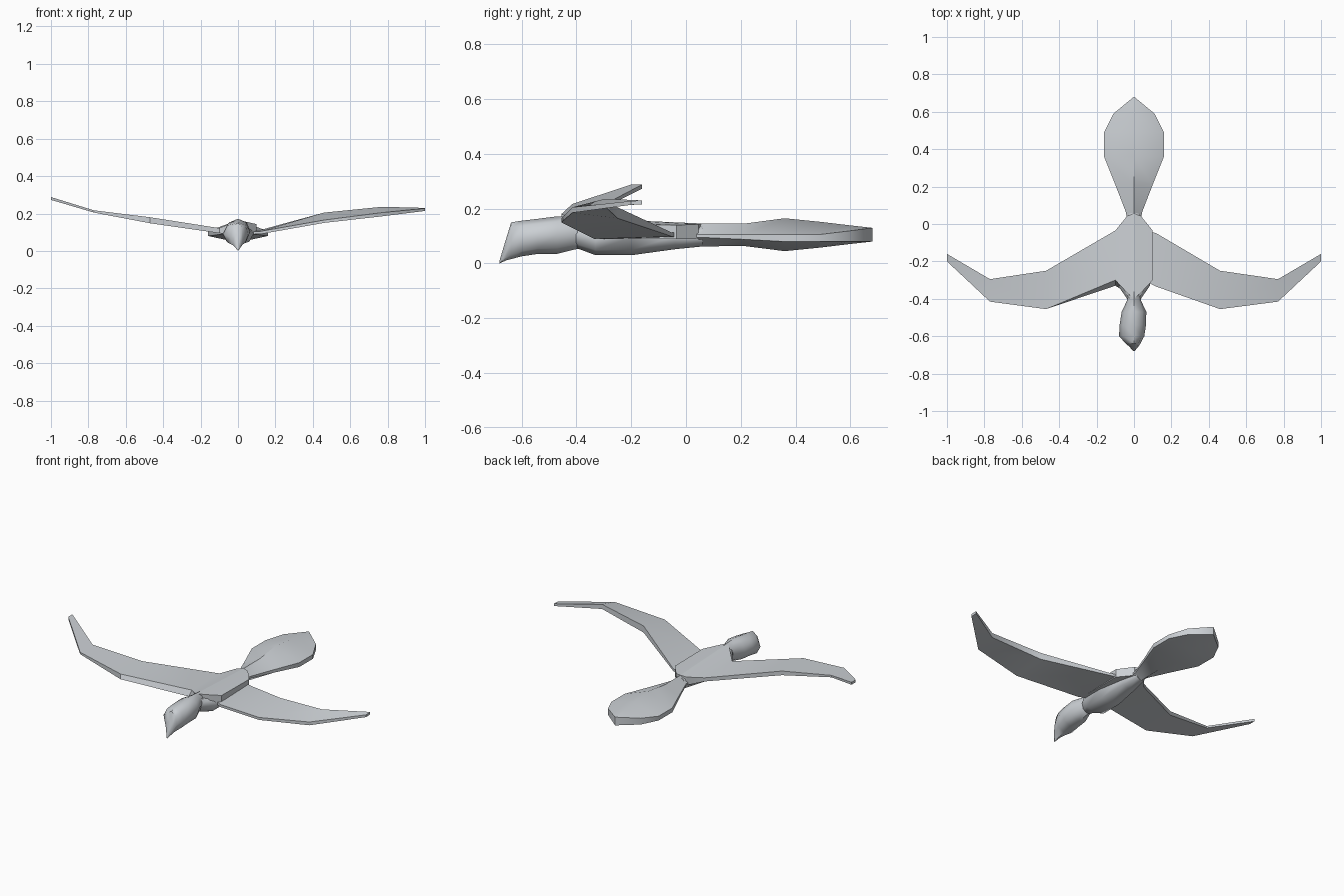
import bpy, bmesh, math

# one flat grey for the whole bird
grey = bpy.data.materials.new("plain_grey")
grey.diffuse_color = (0.6, 0.63, 0.66, 1)


def loft(name, rings, angle=35):
    """Skin a row of equal-sized point rings and cap both ends."""
    bm = bmesh.new()
    rows = [[bm.verts.new(p) for p in ring] for ring in rings]
    n = len(rows[0])
    for a, b in zip(rows, rows[1:]):
        for i in range(n):
            j = (i + 1) % n
            bm.faces.new((a[i], a[j], b[j], b[i]))
    bm.faces.new(rows[0])
    bm.faces.new(rows[-1])
    bmesh.ops.remove_doubles(bm, verts=bm.verts, dist=0.0005)
    bmesh.ops.recalc_face_normals(bm, faces=bm.faces)
    me = bpy.data.meshes.new(name)
    bm.to_mesh(me)
    bm.free()
    me.materials.append(grey)
    ob = bpy.data.objects.new(name, me)
    bpy.context.collection.objects.link(ob)
    bpy.ops.object.select_all(action='DESELECT')
    ob.select_set(True)
    bpy.context.view_layer.objects.active = ob
    bpy.ops.object.shade_smooth_by_angle(angle=math.radians(angle))
    return ob


def oval(y, left, right, top, mid, bottom, n=8):
    """Eight-sided cross-section at depth y."""
    ring = []
    for i in range(n):
        a = 2 * math.pi * i / n
        c, s = math.cos(a), math.sin(a)
        ring.append(((right if c > 0 else left) * c, y,
                     mid + s * ((top - mid) if s > 0 else (mid - bottom))))
    return ring


def rimmed(y, half, top, rim_top, rim_bottom, bottom):
    """Lens cross-section with a thin upright rim."""
    return [(half, y, rim_top), (0, y, top), (-half, y, rim_top),
            (-half, y, rim_bottom), (0, y, bottom), (half, y, rim_bottom)]


def slab(x, y_lead, y_trail, lead_top, lead_low, trail_top, trail_low, sweep=0.0):
    """Four-point wing section; sweep pushes the lower leading edge forward."""
    return [(x, y_lead, lead_top), (x, y_trail, trail_top),
            (x, y_trail, trail_low), (x, y_lead - sweep, lead_low)]


# head with drooping beak
loft("head", [
    oval(-0.68, 0.003, 0.003, 0.012, 0.006, 0.0),
    oval(-0.655, 0.026, 0.024, 0.095, 0.05, 0.012),
    oval(-0.638, 0.045, 0.035, 0.15, 0.075, 0.016),
    oval(-0.60, 0.08, 0.055, 0.156, 0.09, 0.026),
    oval(-0.54, 0.077, 0.064, 0.163, 0.10, 0.035),
    oval(-0.47, 0.066, 0.066, 0.172, 0.105, 0.035),
    oval(-0.41, 0.038, 0.038, 0.17, 0.11, 0.05),
    oval(-0.36, 0.032, 0.032, 0.165, 0.11, 0.06)], 50)

# rounded belly
loft("belly", [
    oval(-0.41, 0.03, 0.03, 0.155, 0.11, 0.06),
    oval(-0.33, 0.085, 0.085, 0.14, 0.095, 0.03),
    oval(-0.20, 0.085, 0.085, 0.14, 0.095, 0.03),
    oval(-0.04, 0.06, 0.06, 0.14, 0.10, 0.052),
    oval(0.06, 0.035, 0.035, 0.14, 0.10, 0.062)], 50)

# fan tail
loft("tail", [
    rimmed(0.03, 0.04, 0.147, 0.106, 0.095, 0.06),
    rimmed(0.06, 0.042, 0.145, 0.106, 0.095, 0.062),
    rimmed(0.21, 0.10, 0.145, 0.106, 0.088, 0.064),
    rimmed(0.36, 0.16, 0.165, 0.106, 0.08, 0.045),
    rimmed(0.49, 0.16, 0.152, 0.106, 0.08, 0.058),
    rimmed(0.59, 0.11, 0.14, 0.118, 0.08, 0.07),
    rimmed(0.68, 0.001, 0.13, 0.13, 0.08, 0.08)], 40)

# right half of the back, ending in a low wall above the wing
loft("back_plate", [
    slab(0.0, -0.40, 0.055, 0.166, 0.09, 0.146, 0.09),
    slab(0.035, -0.37, 0.045, 0.158, 0.09, 0.143, 0.09),
    slab(0.10, -0.30, -0.035, 0.143, 0.09, 0.14, 0.09)], 15)

# left wing flows straight out of the back
loft("left_wing", [
    slab(0.0, -0.40, 0.055, 0.166, 0.09, 0.146, 0.09),
    slab(-0.035, -0.37, 0.045, 0.15, 0.09, 0.14, 0.09),
    slab(-0.10, -0.30, -0.035, 0.122, 0.095, 0.122, 0.10, 0.03),
    slab(-0.47, -0.455, -0.25, 0.18, 0.148, 0.18, 0.155),
    slab(-0.77, -0.415, -0.295, 0.217, 0.205, 0.217, 0.205),
    slab(-1.0, -0.20, -0.16, 0.288, 0.273, 0.288, 0.273)], 30)

# right wing is tilted, with a low leading edge and a raised trailing edge
loft("right_wing", [
    slab(0.05, -0.30, -0.03, 0.105, 0.088, 0.115, 0.095),
    slab(0.12, -0.335, -0.05, 0.105, 0.09, 0.112, 0.098),
    slab(0.46, -0.455, -0.25, 0.165, 0.15, 0.205, 0.165),
    slab(0.77, -0.415, -0.295, 0.205, 0.185, 0.236, 0.208),
    slab(1.0, -0.20, -0.16, 0.228, 0.214, 0.23, 0.216)], 40)
